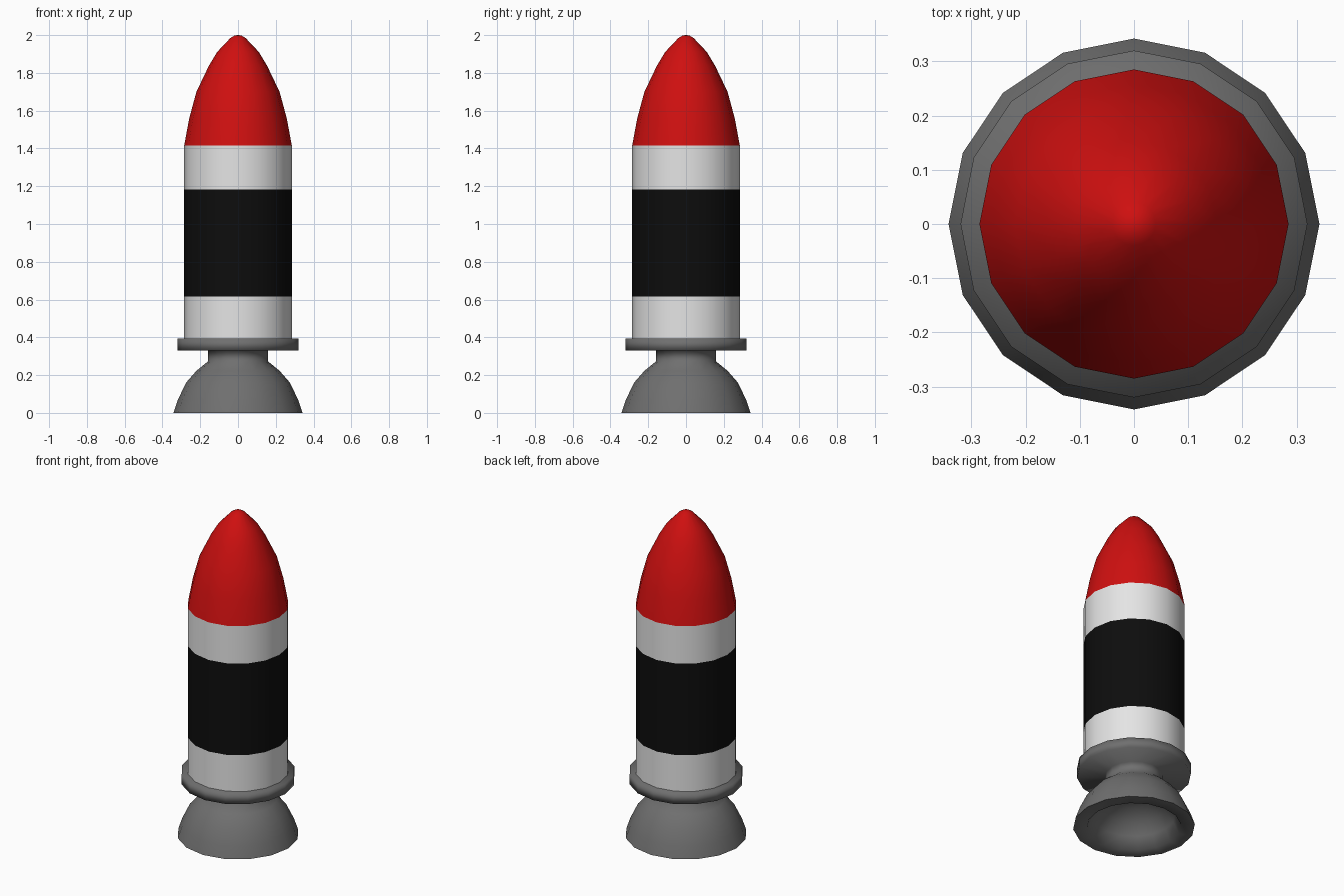
import bpy, math

if "Cube" in bpy.data.objects:
    bpy.data.objects.remove(bpy.data.objects["Cube"])

SIDES = 16


def material(name, rgb):
    m = bpy.data.materials.new(name)
    m.diffuse_color = (*rgb, 1)
    m.use_nodes = True
    m.node_tree.nodes["Principled BSDF"].inputs["Base Color"].default_value = m.diffuse_color
    return m


white = material("white", (0.78, 0.78, 0.78))
black = material("black", (0.004, 0.004, 0.004))
red = material("red", (0.62, 0.005, 0.005))
grey = material("grey", (0.16, 0.16, 0.16))


def lathe(name, profile, mats, rule=None, angle=40):
    """Revolve (radius, z) points around z; radius 0 makes a pole."""
    verts, rings, faces = [], [], []
    for r, z in profile:
        n = SIDES if r > 0 else 1
        start = len(verts)
        for i in range(n):
            a = 2 * math.pi * i / SIDES
            verts.append((r * math.cos(a), r * math.sin(a), z))
        rings.append([start + i % n for i in range(SIDES)])
    for lo, hi in zip(rings, rings[1:]):
        for i in range(SIDES):
            j = (i + 1) % SIDES
            loop = list(dict.fromkeys((lo[i], lo[j], hi[j], hi[i])))
            faces.append(loop)
    mesh = bpy.data.meshes.new(name)
    mesh.from_pydata(verts, [], faces)
    for m in mats:
        mesh.materials.append(m)
    if rule:
        for p in mesh.polygons:
            p.material_index = rule(p.center.z)
    ob = bpy.data.objects.new(name, mesh)
    bpy.context.collection.objects.link(ob)
    bpy.ops.object.select_all(action='DESELECT')
    ob.select_set(True)
    bpy.context.view_layer.objects.active = ob
    bpy.ops.object.shade_smooth_by_angle(angle=math.radians(angle))
    return ob


# Striped cylindrical body
lathe("body", [(0, 0.39), (0.285, 0.39), (0.285, 0.617), (0.285, 1.183), (0.285, 1.415)],
      [white, black], lambda z: 1 if 0.617 < z < 1.183 else 0)

# Pointed rounded nose
lathe("nose_cone", [(0.285, 1.415), (0.258, 1.56), (0.22, 1.70), (0.153, 1.84),
                    (0.111, 1.91), (0.04, 1.985), (0.018, 1.998), (0, 2.0)], [red])

# Base ring, neck and hollow engine bell as one turned piece
lathe("engine_nozzle", [(0, 0.19), (0.10, 0.18), (0.18, 0.13), (0.23, 0.07), (0.265, 0),
                        (0.342, 0), (0.318, 0.07), (0.275, 0.16), (0.22, 0.223), (0.16, 0.272),
                        (0.16, 0.33), (0.32, 0.33), (0.32, 0.393), (0, 0.393)],
      [grey], angle=100)
